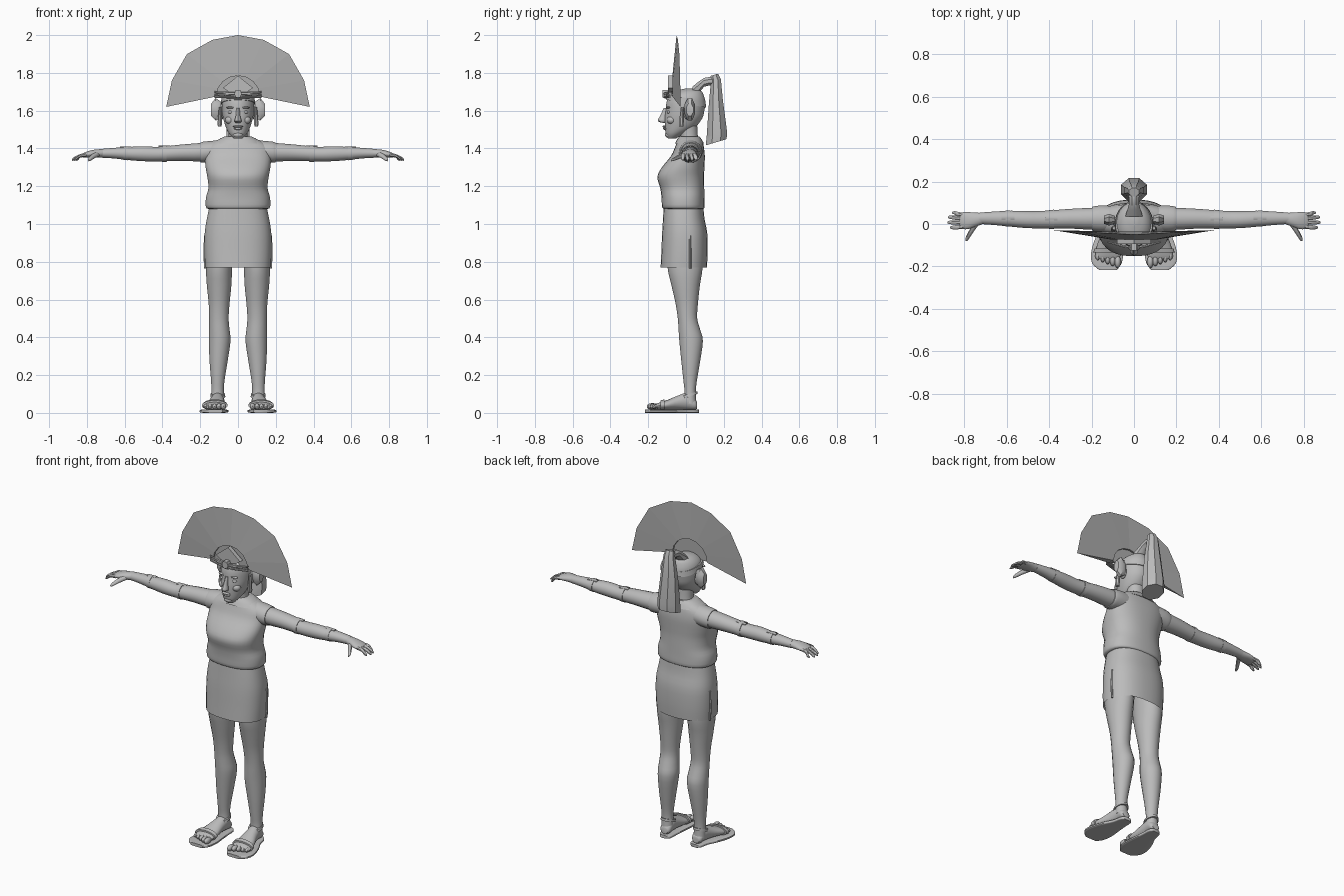
import bpy, bmesh, math
from mathutils import Vector


def material(name, v):
    m = bpy.data.materials.new(name)
    m.diffuse_color = (v, v, v, 1)
    return m


GREY = material("plain grey", 0.5)
FEATHER = material("feather grey", 0.42)


def finish(name, bm, mirror=False, mat=GREY, smooth=True):
    bmesh.ops.recalc_face_normals(bm, faces=bm.faces[:])
    me = bpy.data.meshes.new(name)
    bm.to_mesh(me)
    bm.free()
    me.materials.append(mat)
    ob = bpy.data.objects.new(name, me)
    bpy.context.collection.objects.link(ob)
    if mirror:
        ob.modifiers.new("mirror", 'MIRROR').use_clip = False
    if smooth:
        bpy.ops.object.select_all(action='DESELECT')
        ob.select_set(True)
        bpy.context.view_layer.objects.active = ob
        bpy.ops.object.shade_smooth_by_angle(angle=math.radians(40))
    return ob


def spline(secs, steps):
    """Smoothly interpolate the sections."""
    out = []
    for i in range(len(secs) - 1):
        p = [secs[max(0, min(len(secs) - 1, i + k))] for k in (-1, 0, 1, 2)]
        for s in range(steps):
            t = s / steps
            out.append([b + 0.5 * t * (c - a + t * (2*a - 5*b + 4*c - d + t * (3*(b - c) + d - a)))
                        for a, b, c, d in zip(*p)])
    return out + [list(secs[-1])]


def loft(name, axis, secs, n=20, steps=3, power=2.0, tilt=0.0, caps=(True, True), **kw):
    """Skin rings (position, centre a, centre b, radius a, radius b) along an axis."""
    bm = bmesh.new()
    rings = []
    for t, a, b, ra, rb in spline(secs, steps):
        ring = []
        for k in range(n):
            w = 2 * math.pi * (k + 0.5) / n
            c, s = math.cos(w), math.sin(w)
            u = a + max(ra, .001) * math.copysign(abs(c) ** (2 / power), c)
            v = b + max(rb, .001) * math.copysign(abs(s) ** (2 / power), s)
            co = {'x': (t, u, v), 'y': (u, t, v), 'z': (u, v, t + tilt * v)}[axis]
            ring.append(bm.verts.new(co))
        rings.append(ring)
    for r, q in zip(rings, rings[1:]):
        for k in range(n):
            bm.faces.new((r[k], r[(k + 1) % n], q[(k + 1) % n], q[k]))
    if caps[0]:
        bm.faces.new(rings[0])
    if caps[1]:
        bm.faces.new(rings[-1])
    return finish(name, bm, **kw)


def ball(name, centre, radii, **kw):
    bm = bmesh.new()
    bmesh.ops.create_uvsphere(bm, u_segments=14, v_segments=8, radius=1)
    for v in bm.verts:
        v.co = Vector(centre) + Vector([c * r for c, r in zip(v.co, radii)])
    return finish(name, bm, **kw)


def plate(name, pts, y0, y1, **kw):
    """Extrude an x-z outline from y0 to y1."""
    bm = bmesh.new()
    f = bm.faces.new([bm.verts.new((x, y0, z)) for x, z in pts])
    g = bmesh.ops.extrude_face_region(bm, geom=[f])
    for v in g['geom']:
        if isinstance(v, bmesh.types.BMVert):
            v.co.y = y1
    return finish(name, bm, smooth=False, **kw)


# Head, neck and face
loft("head", 'z', [(1.452, 0, -.075, .022, .02), (1.475, 0, -.06, .045, .047), (1.51, 0, -.032, .064, .08),
                   (1.56, 0, -.013, .079, .1), (1.60, 0, -.005, .085, .103), (1.645, 0, 0, .086, .104),
                   (1.68, 0, .003, .077, .092), (1.705, 0, .015, .052, .065), (1.718, 0, .02, .015, .02)], n=24)
loft("neck", 'z', [(1.40, 0, .02, .075, .06), (1.45, 0, .018, .052, .047), (1.52, 0, .01, .05, .05)])
loft("nose", 'z', [(1.535, 0, -.112, .012, .008), (1.545, 0, -.125, .02, .024), (1.575, 0, -.117, .012, .019),
                   (1.615, 0, -.105, .009, .012)], n=10)
ball("upper_lip", (0, -.114, 1.516), (.028, .011, .006))
ball("lower_lip", (0, -.11, 1.505), (.023, .012, .007))
ball("chin", (0, -.092, 1.472), (.027, .02, .016))
ball("eye", (.036, -.09, 1.592), (.018, .012, .009), mirror=True)
ball("brow", (.037, -.093, 1.616), (.026, .011, .006), mirror=True)
ball("cheek", (.042, -.077, 1.55), (.027, .025, .022), mirror=True)
ball("ear", (.086, .01, 1.59), (.014, .024, .038), mirror=True)

# Ear spools and pendants
loft("ear_spool", 'x', [(.09, .02, 1.605, .02, .045), (.118, .02, 1.607, .03, .065),
                        (.142, .02, 1.605, .02, .035)], n=8, steps=1, mirror=True)
loft("ear_pendant", 'z', [(1.515, .097, -.025, .01, .012), (1.53, .097, -.025, .013, .014),
                          (1.62, .094, -.02, .007, .008)], n=8, steps=1, mirror=True)

# Headband and crown
loft("headband", 'z', [(1.637, 0, 0, .091, .108), (1.667, 0, 0, .088, .104)], n=24, steps=1, tilt=-.2)
plate("crown_diamond", [(0, 1.785), (.08, 1.72), (.05, 1.70), (0, 1.69), (-.05, 1.70), (-.08, 1.72)], -.095, -.07)
plate("crown_jewel", [(.02, 1.69), (.012, 1.71), (-.012, 1.71), (-.02, 1.69), (-.012, 1.67), (.012, 1.67)], -.125, -.09)
for i, (za, zb) in enumerate(((1.683, 1.698), (1.698, 1.683), (1.672, 1.672))):
    loft(f"crown_rod_{i}", 'x', [(-.125, -.085, za, .005, .005), (0, -.112, (za + zb) / 2, .007, .007),
                                 (.125, -.085, zb, .005, .005)], n=6)

# Feather fan: a thin pleated shell that tapers to its rim
bm = bmesh.new()
half = [(.38, 1.62), (.35, 1.76), (.27, 1.90), (.135, 1.975)]
rim = half + [(0, 2.0)] + [(-x, z) for x, z in reversed(half)]
rows = [[], [], []]
for i, (x, z) in enumerate(rim):
    w = math.pi * i / 8
    rows[1].append(bm.verts.new((x, -.05 + .055 * abs(x), z)))
    for r, y in ((0, -.072), (2, -.035)):
        rows[r].append(bm.verts.new((.115 * math.cos(w), y, 1.675 + .11 * math.sin(w))))
for i in range(8):
    for a, b in ((0, 1), (1, 2), (2, 0)):
        bm.faces.new((rows[a][i], rows[a][i + 1], rows[b][i + 1], rows[b][i]))
for i in (0, 8):
    bm.faces.new([r[i] for r in rows])
finish("feather_fan", bm, mat=FEATHER, smooth=False)
plate("fan_centre", [(.115 * math.cos(math.pi * i / 8), 1.675 + .11 * math.sin(math.pi * i / 8))
                     for i in range(9)], -.06, -.045, mat=FEATHER)

# Ponytail
loft("hair_knot", 'y', [(.035, 0, 1.695, .045, .035), (.065, 0, 1.72, .035, .035), (.095, 0, 1.75, .025, .025),
                        (.13, 0, 1.757, .027, .024), (.175, 0, 1.752, .024, .02)], n=8, steps=1)
loft("ponytail", 'z', [(1.385, 0, .16, .064, .06), (1.43, 0, .163, .066, .058), (1.60, 0, .158, .05, .04),
                       (1.71, 0, .158, .034, .029), (1.745, 0, .15, .026, .022)], n=8, steps=1, tilt=.3 * 1).location.z = 0

# Blouse
loft("blouse", 'z', [(1.08, 0, -.012, .155, .103), (1.09, 0, -.014, .171, .113), (1.14, 0, -.016, .17, .114),
                     (1.19, 0, -.02, .157, .117), (1.25, 0, -.028, .163, .124), (1.30, 0, -.015, .172, .113),
                     (1.36, 0, .01, .176, .09), (1.405, 0, .018, .172, .077), (1.435, 0, .02, .13, .068),
                     (1.455, 0, .02, .085, .056)], n=32, power=2.4)
loft("collar", 'z', [(1.425, 0, .018, .135, .078), (1.447, 0, .018, .105, .066), (1.462, 0, .018, .075, .055)],
     n=28, power=2.3)
loft("sleeve", 'x', [(.09, .025, 1.385, .06, .06), (.15, .025, 1.383, .063, .057), (.185, .025, 1.38, .06, .056),
                     (.198, .025, 1.379, .056, .053)], mirror=True)

# Skirt with side slits
loft("skirt", 'z', [(.77, 0, -.012, .174, .123), (.85, 0, -.008, .178, .123), (.95, 0, -.007, .177, .12),
                    (1.03, 0, -.012, .165, .11), (1.10, 0, -.013, .15, .105)], n=32, power=2.4, caps=(False, True))
loft("slit_edge", 'z', [(.765, .174, .022, .006, .006), (.85, .178, .022, .006, .006),
                        (.94, .174, .022, .006, .005)], n=6, mirror=True)

# Legs
loft("leg", 'z', [(.05, .107, .022, .035, .034), (.11, .108, .022, .033, .03), (.17, .107, .022, .036, .036),
                  (.27, .103, .025, .048, .05), (.38, .097, .027, .058, .063), (.44, .099, .018, .055, .058),
                  (.50, .101, .008, .052, .052), (.58, .1, .004, .056, .06), (.68, .1, -.002, .066, .077),
                  (.78, .1, -.005, .07, .095), (.95, .09, -.005, .07, .095)], mirror=True)

# Feet, toes and sandals
loft("foot", 'y', [(.058, .105, .04, .022, .018), (.045, .105, .046, .032, .03), (.01, .107, .062, .035, .045),
                   (-.04, .112, .055, .041, .038), (-.10, .12, .042, .055, .026), (-.15, .124, .034, .06, .018),
                   (-.165, .124, .032, .056, .012)], mirror=True)
for i in range(5):
    x, r = .077 + .0235 * i, .015 - .0014 * i
    ball(f"toe_{i}", (x, -.178 + .007 * i, .034), (r, .03 - .002 * i, r + .003), mirror=True)
loft("sandal_sole", 'y', [(.068, .102, .009, .02, .009), (.05, .102, .009, .037, .009), (0, .106, .009, .044, .009),
                          (-.06, .118, .009, .062, .009), (-.13, .126, .009, .076, .009),
                          (-.185, .128, .009, .07, .009), (-.218, .122, .009, .04, .009)], power=5, mirror=True)
loft("sandal_strap", 'y', [(-.115, .122, .042, .066, .03), (-.135, .124, .039, .068, .027)],
     steps=1, mirror=True)
loft("ankle_strap", 'z', [(.082, .107, .015, .04, .047), (.096, .107, .016, .038, .044)],
     steps=1, tilt=.3, mirror=True)

# Arms and bands
loft("arm", 'x', [(.12, .03, 1.383, .05, .048), (.2, .025, 1.38, .052, .049), (.3, .025, 1.377, .047, .044),
                  (.42, .021, 1.37, .042, .039), (.50, .021, 1.372, .041, .04), (.58, .025, 1.373, .038, .035),
                  (.66, .027, 1.375, .032, .028), (.73, .027, 1.374, .027, .023)], mirror=True)
for name, x, y, z, r in (("arm_band", .39, .022, 1.372, .046), ("bracelet", .595, .026, 1.374, .039)):
    loft(name, 'x', [(x - .012, y, z, r, r - .002), (x + .012, y, z, r - .001, r - .003)], steps=1, mirror=True)
    loft(name + "_tab", 'x', [(x - .03, y + .005, z + r - .006, .012, .005),
                              (x + .03, y + .005, z + r - .008, .012, .005)], n=8, steps=1, mirror=True)

# Hands
loft("palm", 'x', [(.71, .027, 1.375, .026, .022), (.75, .02, 1.373, .034, .022), (.785, .016, 1.37, .041, .018),
                   (.815, .016, 1.364, .039, .013), (.825, .016, 1.362, .034, .008)], mirror=True)
for i, (y, tip) in enumerate(((-.015, .868), (.007, .88), (.029, .878), (.048, .858))):
    loft(f"finger_{i}", 'x', [(.80, y * .85, 1.366, .011, .011), (.835, y, 1.361, .011, .01),
                              (tip - .012, y * 1.1, 1.346, .009, .009), (tip, y * 1.1, 1.338, .004, .004)],
         n=8, mirror=True)
loft("thumb", 'y', [(.0, .745, 1.37, .016, .014), (-.035, .768, 1.357, .013, .012),
                    (-.065, .785, 1.343, .01, .009), (-.08, .79, 1.336, .004, .004)], n=10, mirror=True)
